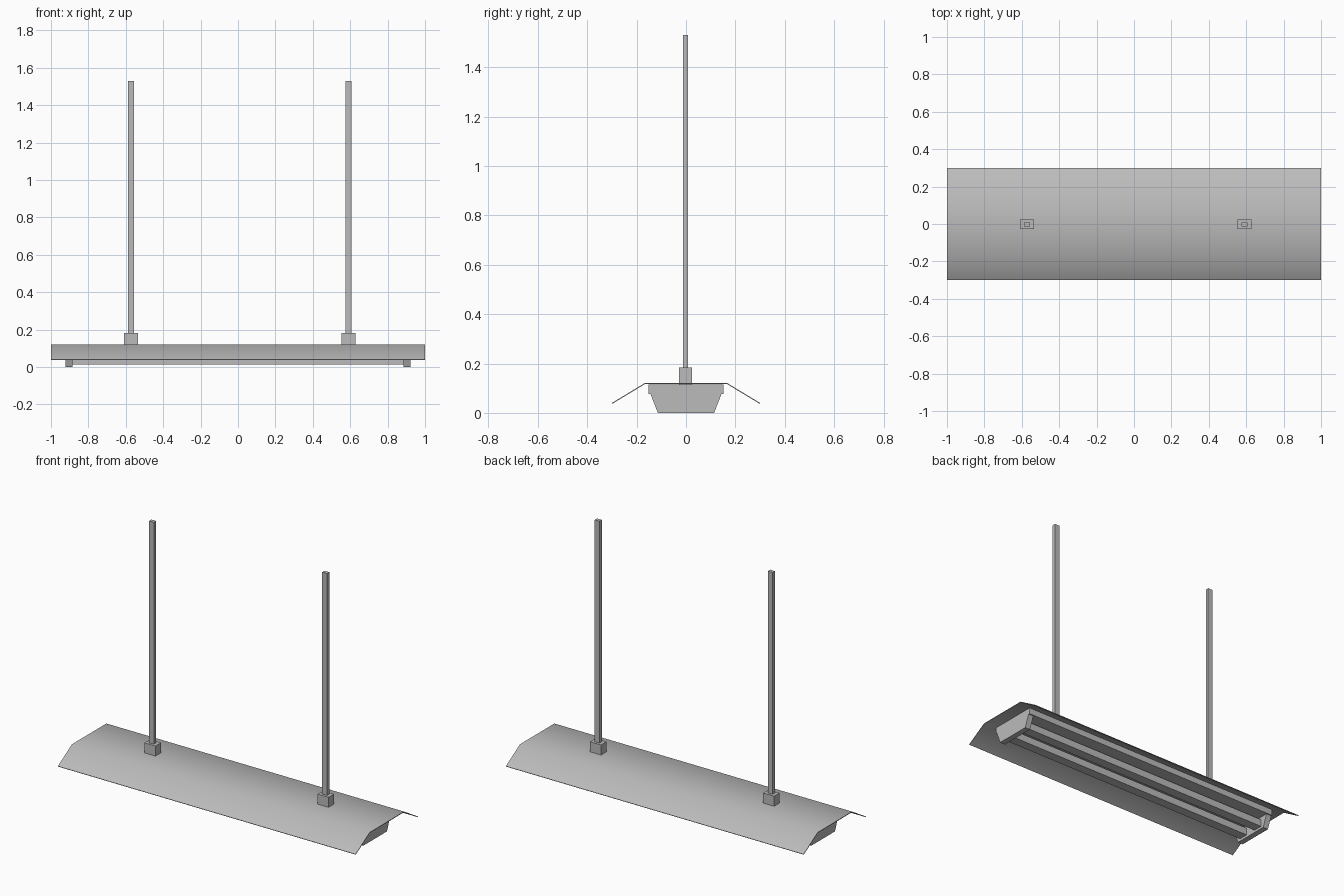
import bpy
import math

cube = bpy.data.objects.get("Cube")
if cube:
    bpy.data.objects.remove(cube, do_unlink=True)

grey = bpy.data.materials.new("painted grey metal")
grey.use_nodes = True
grey.diffuse_color = (0.5, 0.5, 0.5, 1)
grey.node_tree.nodes["Principled BSDF"].inputs["Base Color"].default_value = grey.diffuse_color


def extrude_profile(name, profile, x0, x1, closed=True):
    """Sweep a (y, z) profile along x; a closed profile gets end faces."""
    n = len(profile)
    verts = [(x, y, z) for x in (x0, x1) for y, z in profile]
    faces = [(i, (i + 1) % n, n + (i + 1) % n, n + i) for i in range(n if closed else n - 1)]
    if closed:
        faces += [tuple(reversed(range(n))), tuple(range(n, 2 * n))]
    mesh = bpy.data.meshes.new(name)
    mesh.from_pydata(verts, [], faces)
    mesh.materials.append(grey)
    obj = bpy.data.objects.new(name, mesh)
    bpy.context.collection.objects.link(obj)
    return obj


def box(name, x, y, z):
    """Box between (low, high) pairs on each axis."""
    return extrude_profile(name, [(y[0], z[0]), (y[1], z[0]), (y[1], z[1]), (y[0], z[1])], *x)


# Bent sheet reflector, smooth across its folds
shade = extrude_profile("shade", [(0.298, 0.037), (0.164, 0.118), (-0.164, 0.118), (-0.298, 0.037)],
                        1, -1, closed=False)
solid = shade.modifiers.new("sheet thickness", 'SOLIDIFY')
solid.thickness = 0.004
solid.offset = -1
bpy.context.view_layer.objects.active = shade
shade.select_set(True)
bpy.ops.object.modifier_apply(modifier=solid.name)
bpy.ops.object.shade_smooth_by_angle(angle=math.radians(45))

# Shallow housing under the reflector
box("housing", (-0.92, 0.92), (-0.152, 0.152), (0.077, 0.115))

# Tapered lamp holders at both ends
taper = [(-0.114, 0.003), (0.114, 0.003), (0.144, 0.077), (-0.144, 0.077)]
taper = [(y, max(z - 0.003, 0)) if z < 0.01 else (y, z) for y, z in taper]
for side, x in (("right", -0.903), ("left", 0.903)):
    extrude_profile(f"{side}_lamp_holder", taper, x - 0.018, x + 0.018)

# Two long lamps between the holders
for name, y in (("front_lamp", -0.065), ("back_lamp", 0.065)):
    box(name, (-0.89, 0.89), (y - 0.03, y + 0.03), (0.015, 0.06))

# Hanging rods with mounting blocks
for side, x in (("right", -0.572), ("left", 0.591)):
    box(f"{side}_mounting_block", (x - 0.037, x + 0.037), (-0.028, 0.024), (0.115, 0.183))
    box(f"{side}_rod", (x - 0.016, x + 0.016), (-0.013, 0.009), (0.18, 1.53))
